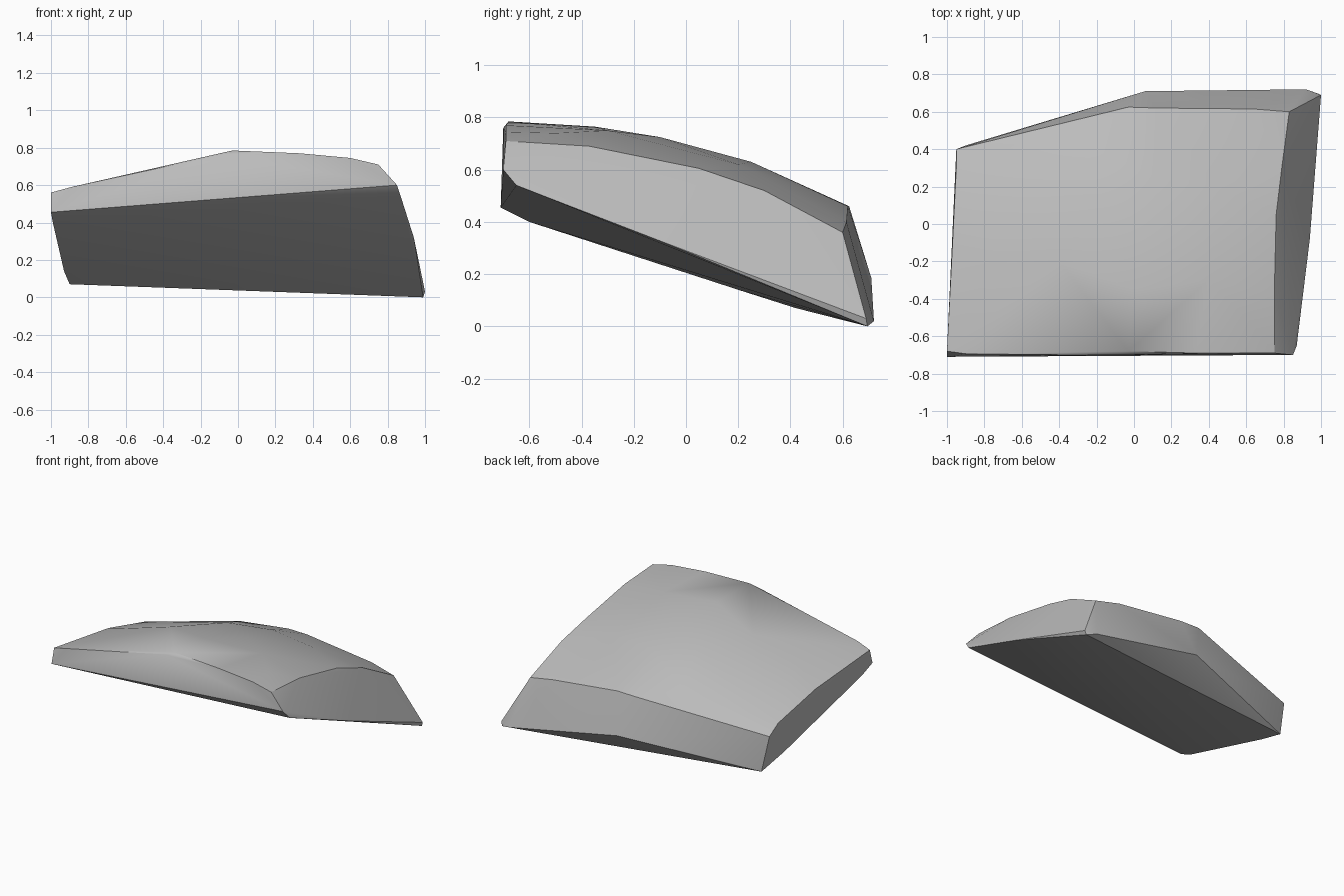
import bpy, bmesh, math

# Corner points of the slab, grouped by side
underside = [(-0.90, 0.42, 0.07), (0.99, 0.695, 0.0), (0.92, 0.72, 0.02), (1.0, 0.69, 0.03),
             (0.06, 0.71, 0.185), (-0.93, 0.2, 0.14), (0.87, -0.65, 0.54), (0.94, -0.08, 0.32),
             (-1.0, -0.71, 0.455), (-0.99, -0.6, 0.40), (0.85, -0.70, 0.60)]
front_rim = [(-1.0, -0.68, 0.56), (-0.89, -0.695, 0.59), (-0.1, -0.70, 0.76),
             (-0.03, -0.68, 0.785), (0.33, -0.69, 0.77), (0.6, -0.69, 0.745), (0.75, -0.69, 0.71)]
right_rim = [(0.75, -0.37, 0.69), (0.76, 0.05, 0.605), (0.79, 0.3, 0.52), (0.83, 0.6, 0.36)]
back_rim = [(0.64, 0.615, 0.40), (0.12, 0.62, 0.46), (-0.03, 0.625, 0.46),
            (-0.95, 0.40, 0.33), (-0.95, 0.30, 0.39)]
crown = [(-0.97, -0.1, 0.49), (-0.17, 0.12, 0.66), (0.15, -0.1, 0.725), (-0.4, -0.2, 0.69),
         (-0.75, -0.2, 0.585), (0.1, 0.25, 0.63), (0.45, 0.2, 0.62), (0.4, -0.3, 0.75),
         (-0.3, 0.45, 0.51), (0.6, -0.5, 0.74), (0.0, -0.35, 0.765)]

# Slab: the tight skin around all corners
bm = bmesh.new()
for p in underside + front_rim + right_rim + back_rim + crown:
    bm.verts.new(p)
hull = bmesh.ops.convex_hull(bm, input=bm.verts[:])
loose = [v for v in bm.verts if not v.link_faces]
bmesh.ops.delete(bm, geom=loose, context='VERTS')
bmesh.ops.recalc_face_normals(bm, faces=bm.faces[:])

mesh = bpy.data.meshes.new("rock_slab")
bm.to_mesh(mesh)
bm.free()
rock = bpy.data.objects.new("rock_slab", mesh)
bpy.context.collection.objects.link(rock)

# Plain stone colour
stone = bpy.data.materials.new("stone_grey")
stone.diffuse_color = (0.50, 0.50, 0.50, 1)
mesh.materials.append(stone)

# Soft facets, crisp rims
bpy.context.view_layer.objects.active = rock
rock.select_set(True)
bpy.ops.object.shade_smooth_by_angle(angle=math.radians(30))
